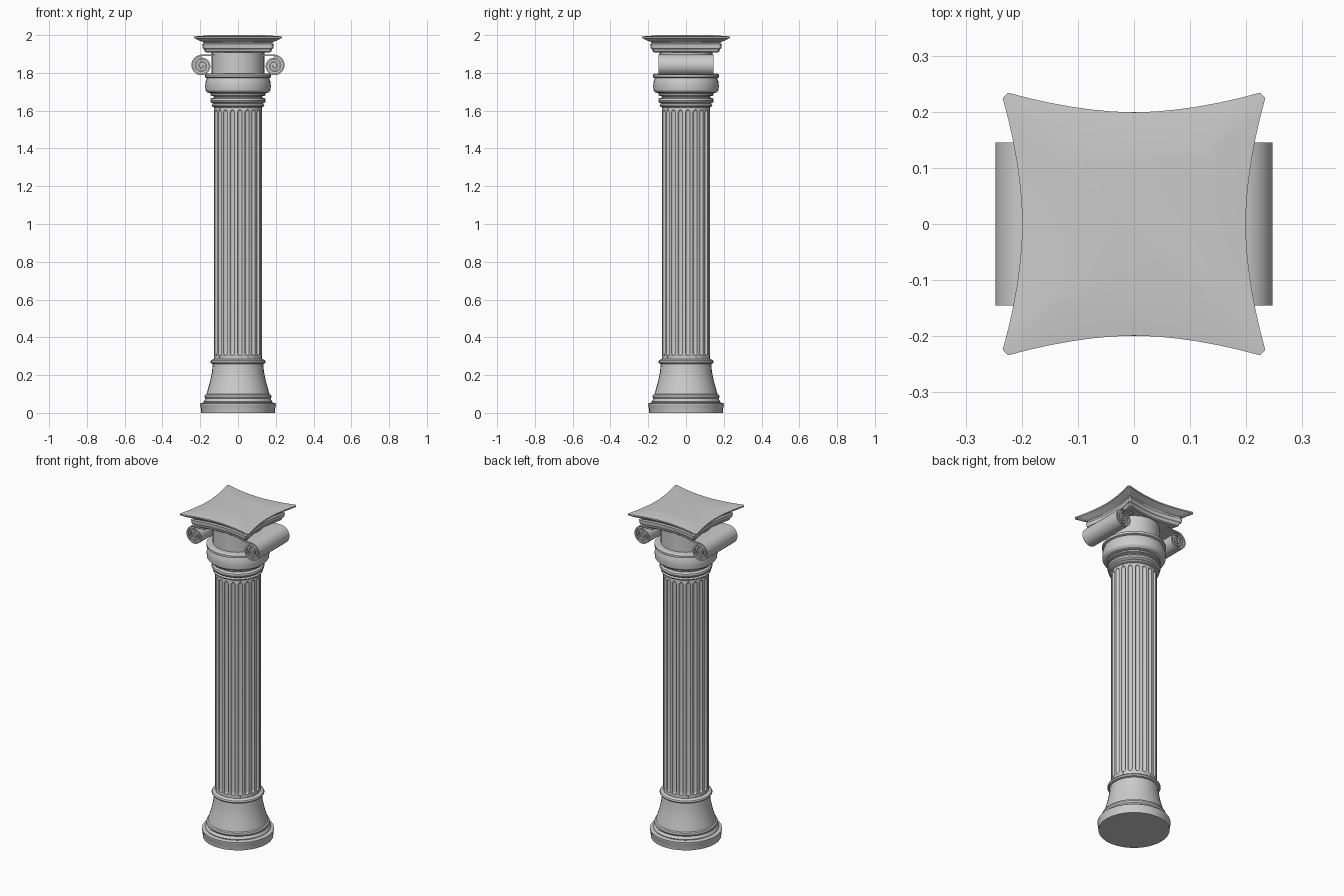
import bpy
import bmesh
from math import sin, cos, pi, sqrt, radians

if "Cube" in bpy.data.objects:
    bpy.data.objects.remove(bpy.data.objects["Cube"])

stone = bpy.data.materials.new("grey_stone")
stone.use_nodes = True
STONE = (0.6, 0.6, 0.6, 1)
stone.diffuse_color = STONE
stone.node_tree.nodes["Principled BSDF"].inputs["Base Color"].default_value = STONE


def finish(name, bm, angle=30):
    bmesh.ops.recalc_face_normals(bm, faces=bm.faces)
    mesh = bpy.data.meshes.new(name)
    bm.to_mesh(mesh)
    bm.free()
    mesh.materials.append(stone)
    obj = bpy.data.objects.new(name, mesh)
    bpy.context.collection.objects.link(obj)
    bpy.ops.object.select_all(action="DESELECT")
    obj.select_set(True)
    bpy.context.view_layer.objects.active = obj
    bpy.ops.object.shade_smooth_by_angle(angle=radians(angle))
    return obj


def loft(name, rings, angle=30):
    """Skin a stack of closed rings and cap both ends."""
    bm = bmesh.new()
    rows = [[bm.verts.new(p) for p in ring] for ring in rings]
    n = len(rows[0])
    for low, high in zip(rows, rows[1:]):
        for i in range(n):
            j = (i + 1) % n
            bm.faces.new((low[i], low[j], high[j], high[i]))
    bm.faces.new(rows[0][::-1])
    bm.faces.new(rows[-1])
    return finish(name, bm, angle)


def lathe(name, profile, sides=32):
    turn = [2 * pi * i / sides for i in range(sides)]
    return loft(name, [[(r * cos(a), r * sin(a), z) for a in turn] for r, z in profile])


# Base: round plinth, stepped mouldings and flared foot
lathe("plinth", [(0.195, 0), (0.198, 0.035), (0.2, 0.04), (0.2, 0.05), (0.185, 0.055)])
lathe("base_ring", [(0.178, 0.05), (0.182, 0.06), (0.172, 0.075), (0.178, 0.085),
                    (0.175, 0.095), (0.165, 0.1)])
lathe("flared_foot", [(0.168, 0.095), (0.16, 0.125), (0.147, 0.17), (0.138, 0.215),
                      (0.133, 0.262)])
lathe("foot_collar", [(0.133, 0.258), (0.143, 0.262), (0.147, 0.27), (0.143, 0.278),
                      (0.128, 0.286)])

# Shaft with round-ended flutes
FLUTES, RADIUS, DEPTH = 20, 0.127, 0.011
LOW, HIGH, ROUND = 0.305, 1.605, 0.014
HALF = 0.3 * 2 * pi / FLUTES
columns = [-cos(pi * k / 8) for k in range(9)]


def shaft_ring(z, s):
    ring = []
    for f in range(FLUTES):
        for t in columns:
            a = 2 * pi * (f + 0.25) / FLUTES + t * s * HALF
            r = RADIUS - DEPTH * s * sqrt(max(0, 1 - t * t))
            ring.append((r * cos(a), r * sin(a), z))
    return ring


ends = [(ROUND * (1 - cos(pi * k / 10)), max(0.03, sin(pi * k / 10))) for k in range(6)]
levels = [(0.28, 0.03)] + [(LOW + h, s) for h, s in ends]
levels += [(HIGH - h, s) for h, s in reversed(ends)] + [(1.63, 0.03)]
loft("fluted_shaft", [shaft_ring(z, s) for z, s in levels])

# Necking rings above the shaft
lathe("neck_rings", [(0.127, 1.618), (0.137, 1.623), (0.14, 1.63), (0.133, 1.637),
                     (0.144, 1.645), (0.147, 1.654), (0.144, 1.664), (0.128, 1.67),
                     (0.128, 1.676), (0.145, 1.68), (0.145, 1.688), (0.135, 1.695)])

# Capital: bulging bell, its rim and the round neck
lathe("bell", [(0.14, 1.69), (0.163, 1.697), (0.172, 1.708), (0.174, 1.73),
               (0.172, 1.755), (0.164, 1.775)])
lathe("bell_rim", [(0.164, 1.772), (0.175, 1.777), (0.175, 1.79), (0.166, 1.796),
                   (0.14, 1.797)])
lathe("capital_neck", [(0.14, 1.79), (0.14, 1.915)])

# Scrolls: a rolled ribbon around a slightly recessed core
LENGTH, TURNS, STEPS, THICK = 0.145, 2.75, 80, 0.008
CX, CZ = 0.192, 1.838


def scroll(name, side):
    bm = bmesh.new()
    path = [(0.125, 1.897, 1.889)]
    pairs = [((0.125, 1.897), (0.125, 1.889))]
    for k in range(STEPS + 1):
        u = k / STEPS
        a = pi / 2 - u * TURNS * 2 * pi
        r = 0.059 - 0.048 * u
        pairs.append(tuple((CX + q * cos(a), CZ + q * sin(a)) for q in (r, r - THICK)))
    rows = []
    for (ox, oz), (ix, iz) in pairs:
        rows.append([bm.verts.new((side * x, y, z)) for x, z, y in
                     ((ox, oz, -LENGTH), (ox, oz, LENGTH), (ix, iz, LENGTH), (ix, iz, -LENGTH))])
    for p, q in zip(rows, rows[1:]):
        for i in range(4):
            j = (i + 1) % 4
            bm.faces.new((p[i], p[j], q[j], q[i]))
    bm.faces.new(rows[0])
    bm.faces.new(rows[-1])
    finish(name + "_scroll", bm)

    # core follows the outer turn, set back from both ends
    rings = []
    for y in (-LENGTH + 0.012, LENGTH - 0.012):
        rings.append([(side * (CX + q * cos(a)), y, CZ + q * sin(a))
                      for a, q in [(pi / 2 - 2 * pi * i / 32, 0.054 - 0.0175 * i / 32)
                                   for i in range(32)]])
    loft(name + "_scroll_core", rings)


scroll("left", 1)
scroll("right", -1)


# Abacus: concave-sided slab with clipped corners and stepped mouldings
def abacus_ring(corner, middle, z):
    ring = []
    clip = 0.04 * corner
    for q in range(4):
        c, s = round(cos(q * pi / 2)), round(sin(q * pi / 2))
        for k in range(13):
            t = -1 + k / 6
            x = t * (corner - clip)
            y = -(middle + (corner - middle) * abs(t) ** 1.8)
            ring.append((x * c - y * s, x * s + y * c, z))
    return ring


loft("abacus", [abacus_ring(*level) for level in (
    (0.168, 0.145, 1.908), (0.176, 0.152, 1.913), (0.18, 0.156, 1.925),
    (0.187, 0.162, 1.93), (0.19, 0.165, 1.952), (0.182, 0.158, 1.957),
    (0.186, 0.162, 1.964), (0.208, 0.178, 1.972), (0.224, 0.19, 1.981),
    (0.234, 0.199, 1.985), (0.234, 0.199, 1.993), (0.14, 0.135, 2.0))])
